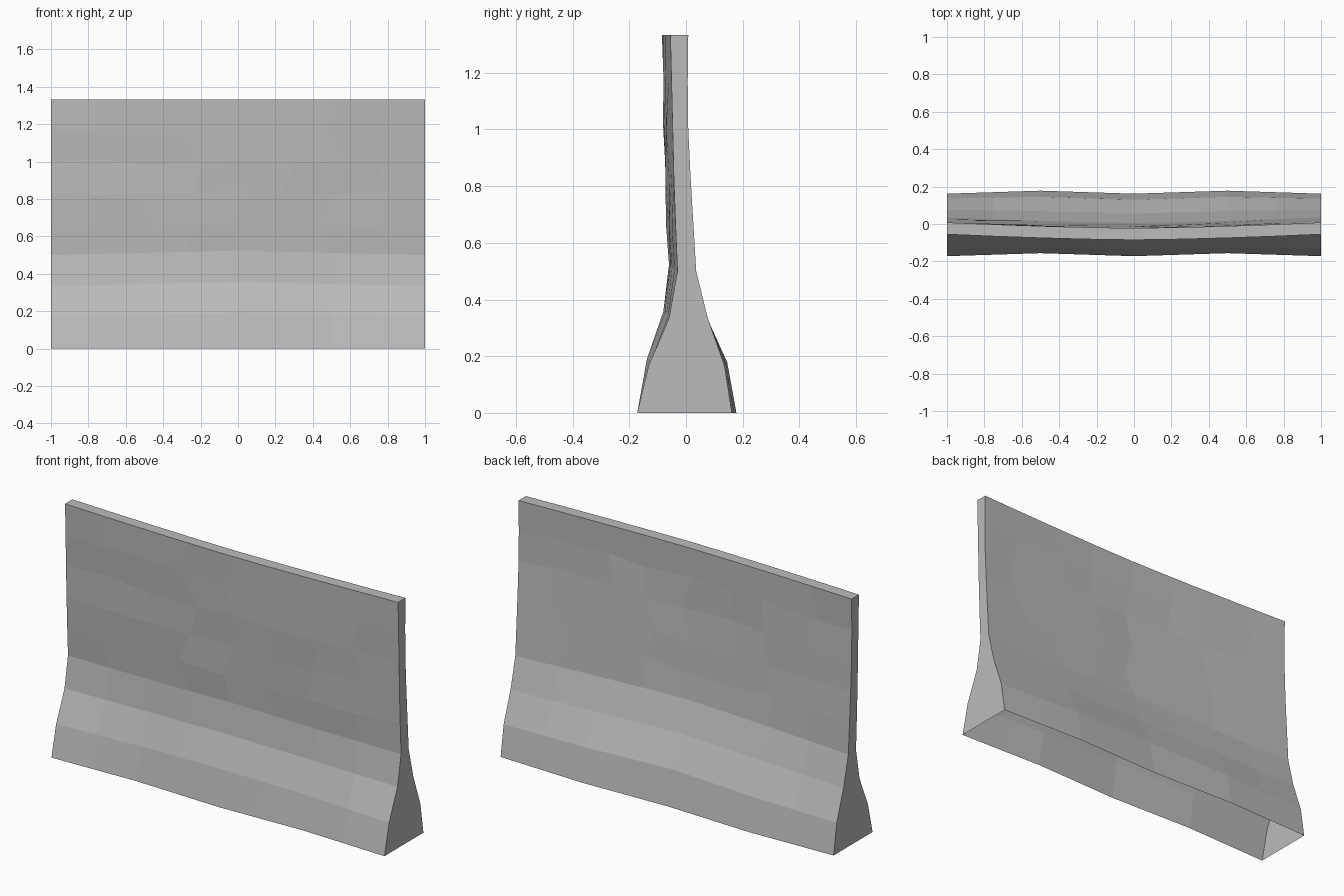
import bpy, bmesh, math, random

if "Cube" in bpy.data.objects:
    bpy.data.objects.remove(bpy.data.objects["Cube"], do_unlink=True)

random.seed(4)
COLS = 8
HEIGHT = 1.333
# Front and back depth of the end section at equal height steps
FRONT = [-.172, -.132, -.06, -.03, -.037, -.043, -.047, -.051, -.055]
BACK = [.162, .136, .077, .036, .026, .016, .008, .006, .008]
ROWS = len(FRONT) - 1

# Plain concrete
concrete = bpy.data.materials.new("grey concrete")
concrete.use_nodes = True
GREY = (0.5, 0.5, 0.5, 1)
concrete.diffuse_color = GREY
concrete.node_tree.nodes["Principled BSDF"].inputs["Base Color"].default_value = GREY


def wall_point(col, row, depth):
    """Point on one side of the wall, bent along its length."""
    x = -1 + 2 * col / COLS
    z = HEIGHT * row / ROWS
    blend = min(max((z - .1) / .35, 0), 1)
    foot_wave = .016 * math.sin(math.pi * x) ** 2
    upper_bow = -.03 * (1 - abs(x) ** 1.5)
    y = depth + foot_wave * (1 - blend) + upper_bow * blend
    if row in (1, 2, 3):
        z += .024 * (1 - abs(x))
    # Slightly uneven hand-worked surface away from the borders
    if 0 < col < COLS and 3 < row < ROWS:
        x += random.uniform(-.06, .06)
        z += random.uniform(-.015, .015)
        y += random.uniform(-.004, .004)
    return x, y, z


# Barrier wall: cross-sections joined along the length, open underneath
bm = bmesh.new()
sections = []
for col in range(COLS + 1):
    pts = [wall_point(col, r, d) for r, d in enumerate(FRONT)]
    pts += [wall_point(col, r, BACK[r]) for r in range(ROWS, -1, -1)]
    sections.append([bm.verts.new(p) for p in pts])
for a, b in zip(sections, sections[1:]):
    for i in range(len(a) - 1):
        bm.faces.new((a[i], b[i], b[i + 1], a[i + 1]))

# End faces
bm.faces.new(sections[0])
bm.faces.new(sections[-1][::-1])
bm.normal_update()

mesh = bpy.data.meshes.new("barrier_wall")
bm.to_mesh(mesh)
bm.free()
mesh.materials.append(concrete)
wall = bpy.data.objects.new("barrier_wall", mesh)
bpy.context.collection.objects.link(wall)
